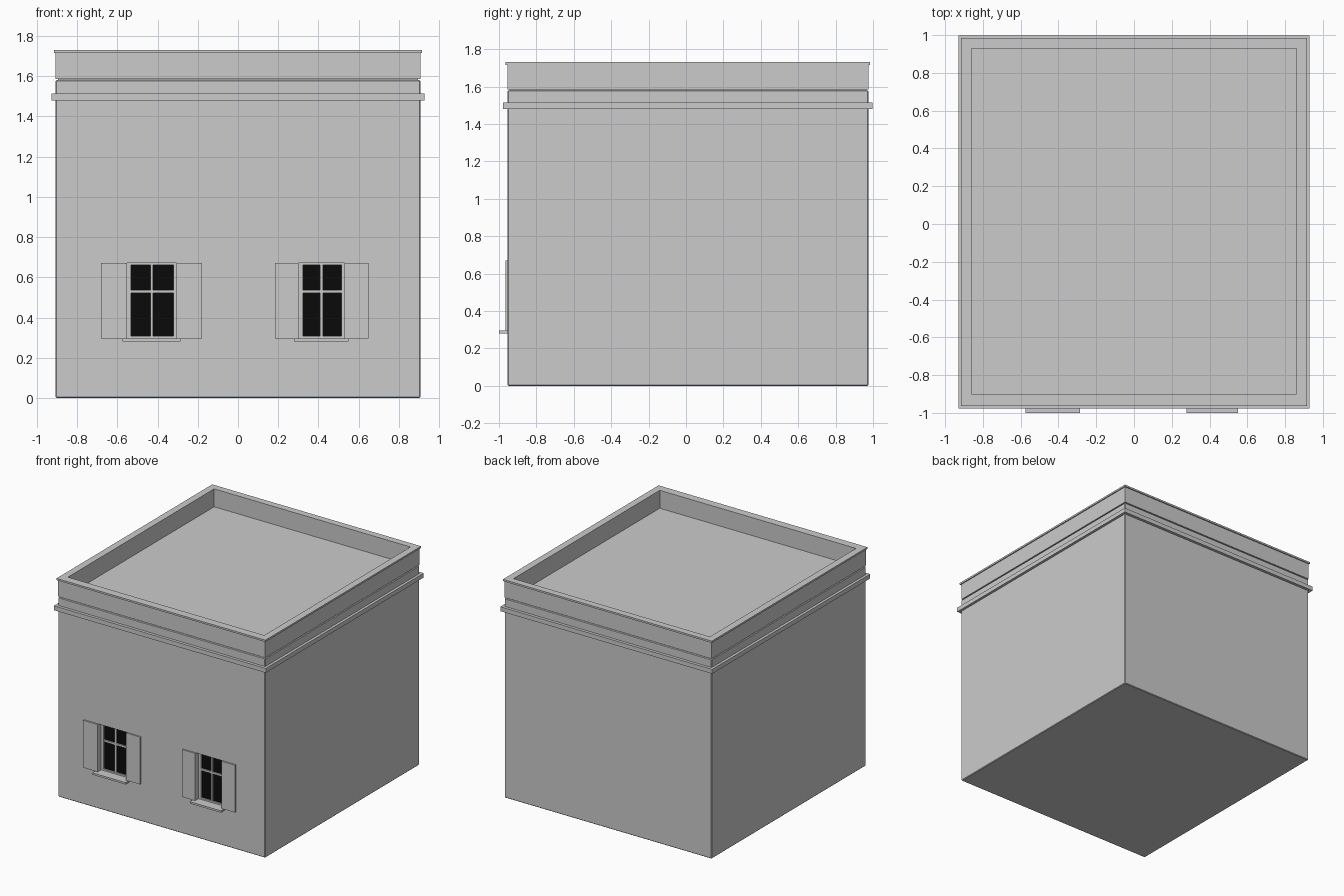
import bpy

if "Cube" in bpy.data.objects:
    bpy.data.objects.remove(bpy.data.objects["Cube"])

def material(name, v):
    m = bpy.data.materials.new(name)
    m.diffuse_color = (v, v, v, 1)
    m.use_nodes = True
    m.node_tree.nodes["Principled BSDF"].inputs["Base Color"].default_value = m.diffuse_color
    return m

PLASTER = material("grey plaster", 0.6)
GLASS = material("black glass", 0.003)

def box(name, x0, x1, y0, y1, z0, z1, mat=PLASTER, bevel=0):
    bpy.ops.mesh.primitive_cube_add(size=1, location=((x0+x1)/2, (y0+y1)/2, (z0+z1)/2))
    o = bpy.context.object
    o.name = name
    o.scale = (x1-x0, y1-y0, z1-z0)
    bpy.ops.object.transform_apply(location=False, rotation=False, scale=True)
    o.data.materials.append(mat)
    if bevel:
        b = o.modifiers.new("bevel", 'BEVEL')
        b.width, b.segments = bevel, 1
    return o

def ring(name, outer, inner, z0, z1):
    """Rectangular band; outer and inner are (x, y front, y back)."""
    verts, faces = [], []
    for (x, ya, yb), z in ((outer, z0), (outer, z1), (inner, z1), (inner, z0)):
        verts += [(-x, ya, z), (x, ya, z), (x, yb, z), (-x, yb, z)]
    for r in range(4):
        for i in range(4):
            j, s = (i+1) % 4, (r+1) % 4
            faces.append((r*4+i, r*4+j, s*4+j, s*4+i))
    me = bpy.data.meshes.new(name)
    me.from_pydata(verts, [], faces)
    me.materials.append(PLASTER)
    o = bpy.data.objects.new(name, me)
    bpy.context.collection.objects.link(o)
    return o

FRONT, BACK = -0.955, 0.975
Z0, Z1, DEPTH = 0.295, 0.67, 0.05

# building block, flat roof, cornice, parapet and its cap
walls = box("walls", -0.907, 0.907, FRONT, BACK, 0, 1.58, bevel=0.005)
inner = (0.86, -0.90, 0.93)
ring("cornice", (0.928, -0.978, 0.998), (0.89, -0.94, 0.96), 1.48, 1.515)
ring("parapet", (0.907, FRONT, BACK), inner, 1.585, 1.716)
ring("parapet_cap", (0.915, -0.964, 0.984), inner, 1.716, 1.73)
box("roof", -0.895, 0.895, -0.945, 0.965, 1.57, 1.588)

# windows: opening edges and shutter outer edges
for side, (xa, xb, sa, sb) in (("left", (-0.553, -0.305, -0.68, -0.18)),
                               ("right", (0.30, 0.53, 0.185, 0.65))):
    # recess cut into the wall
    cutter = box(side + "_window_cutter", xa, xb, FRONT-0.1, FRONT+DEPTH, Z0, Z1)
    cutter.hide_render = True
    cutter.hide_set(True)
    cut = walls.modifiers.new(side + "_recess", 'BOOLEAN')
    cut.operation, cut.object, cut.solver = 'DIFFERENCE', cutter, 'EXACT'
    # glass, frame and glazing bars
    back = FRONT + DEPTH
    fy = back - 0.018
    mid = (xa + xb) / 2
    box(side + "_glass", xa, xb, back-0.006, back, Z0, Z1, GLASS)
    box(side + "_frame_left_post", xa, xa+0.022, fy, back, Z0, Z1)
    box(side + "_frame_right_post", xb-0.016, xb, fy, back, Z0, Z1)
    box(side + "_frame_top", xa, xb, fy, back, Z1-0.008, Z1)
    box(side + "_frame_bottom", xa, xb, fy, back, Z0, Z0+0.012)
    box(side + "_upright_bar", mid-0.007, mid+0.007, fy+0.003, back, Z0, Z1)
    box(side + "_cross_bar", xa, xb, fy+0.002, back, 0.522, 0.538)
    # shutters and sill
    box(side + "_shutter_outer", sa, xa, FRONT-0.011, FRONT, Z0, Z1)
    box(side + "_shutter_inner", xb, sb, FRONT-0.011, FRONT, Z0, Z1)
    box(side + "_sill", xa-0.022, xb+0.02, -1.0, FRONT+DEPTH/2, 0.28, Z0)
